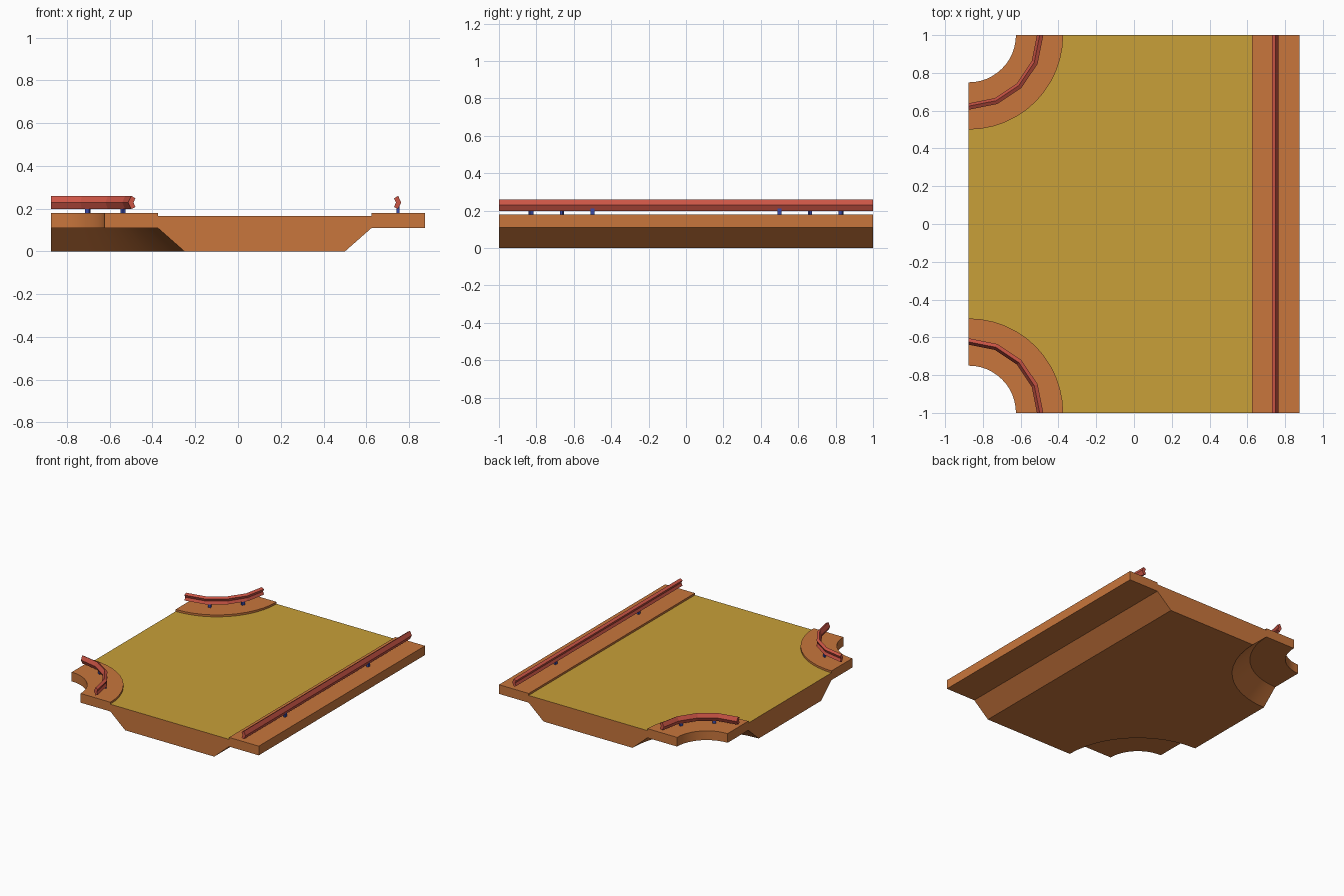
import bpy, bmesh, math

if "Cube" in bpy.data.objects:
    bpy.data.objects.remove(bpy.data.objects["Cube"])


def material(name, rgb):
    m = bpy.data.materials.new(name)
    m.diffuse_color = (*rgb, 1)
    m.use_nodes = True
    m.node_tree.nodes["Principled BSDF"].inputs["Base Color"].default_value = m.diffuse_color
    return m


ORANGE = material("concrete_orange", (0.58, 0.18, 0.045))
YELLOW = material("road_yellow", (0.58, 0.35, 0.04))
RED = material("rail_red", (0.6, 0.09, 0.06))
BLUE = material("post_blue", (0.04, 0.07, 0.4))


def loft(name, loops, mats, closed=True, smooth=False):
    """Skin equal-length point loops in order and cap both ends."""
    bm = bmesh.new()
    rings = [[bm.verts.new(p) for p in loop] for loop in loops]
    n = len(rings[0])
    for a, b in zip(rings, rings[1:]):
        for i in range(n):
            j = (i + 1) % n
            bm.faces.new((a[i], a[j], b[j], b[i]))
    bm.faces.new(rings[0][::-1])
    top = bm.faces.new(rings[-1])
    top.material_index = len(mats) - 1
    bmesh.ops.recalc_face_normals(bm, faces=bm.faces)
    me = bpy.data.meshes.new(name)
    bm.to_mesh(me)
    bm.free()
    for m in mats:
        me.materials.append(m)
    ob = bpy.data.objects.new(name, me)
    bpy.context.collection.objects.link(ob)
    if smooth:
        bpy.ops.object.select_all(action='DESELECT')
        ob.select_set(True)
        bpy.context.view_layer.objects.active = ob
        bpy.ops.object.shade_smooth_by_angle(angle=math.radians(30))
    return ob


def corner(side, angle, d):
    """Point at distance d outside the curved road edge of one corner."""
    r = 0.5 - d
    return -0.875 + r * math.cos(angle), side * (1 - r * math.sin(angle))


def sweep(name, profile, side, segs, mat, smooth=False):
    """Sweep a (distance, z) profile along a corner, or the straight edge if side is 0."""
    loops = []
    for i in range(segs + 1):
        t = i / segs
        loops.append([(*(corner(side, t * math.pi / 2, d) if side else (0.625 + d, 2 * t - 1)), z)
                      for d, z in profile])
    return loft(name, loops, [mat], smooth=smooth)


def post(name, x, y, angle):
    bpy.ops.mesh.primitive_cube_add(size=1, location=(x, y, 0.195), rotation=(0, 0, angle))
    ob = bpy.context.object
    ob.name = name
    ob.scale = (0.014, 0.022, 0.035)
    ob.data.materials.append(BLUE)


# Road slab: sloped underside, upright upper walls, yellow surface
ARC = 12


def slab_outline(d, right, z):
    pts = []
    for side in (-1, 1):
        arc = [(*corner(side, i / ARC * math.pi / 2, d), z) for i in range(ARC + 1)]
        edge = [(right, side, z)]
        pts += arc[::-1] + edge if side < 0 else edge + arc
    return pts


loft("road_slab", [slab_outline(-0.125, 0.5, 0), slab_outline(0, 0.625, 0.11),
                   slab_outline(0, 0.625, 0.165)], [ORANGE, YELLOW], smooth=True)

# Sidewalks and guard rails share the same edge paths
WALK = [(0, 0.11), (0, 0.18), (0.25, 0.18), (0.25, 0.11)]
RAIL = [(0.105, 0.249), (0.114, 0.229), (0.105, 0.208),
        (0.124, 0.199), (0.139, 0.229), (0.124, 0.26)]
for label, side in (("straight", 0), ("front", -1), ("back", 1)):
    sweep(label + "_sidewalk", WALK, side, ARC if side else 1, ORANGE, smooth=True)
    sweep(label + "_guard_rail", RAIL, side, 4 if side else 1, RED)

# Rail posts
for side in (-1, 1):
    post("straight_post", 0.748, side * 0.5, 0)
    for deg in (27, 63):
        a = math.radians(deg)
        post("corner_post", *corner(side, a, 0.121), -side * a)
